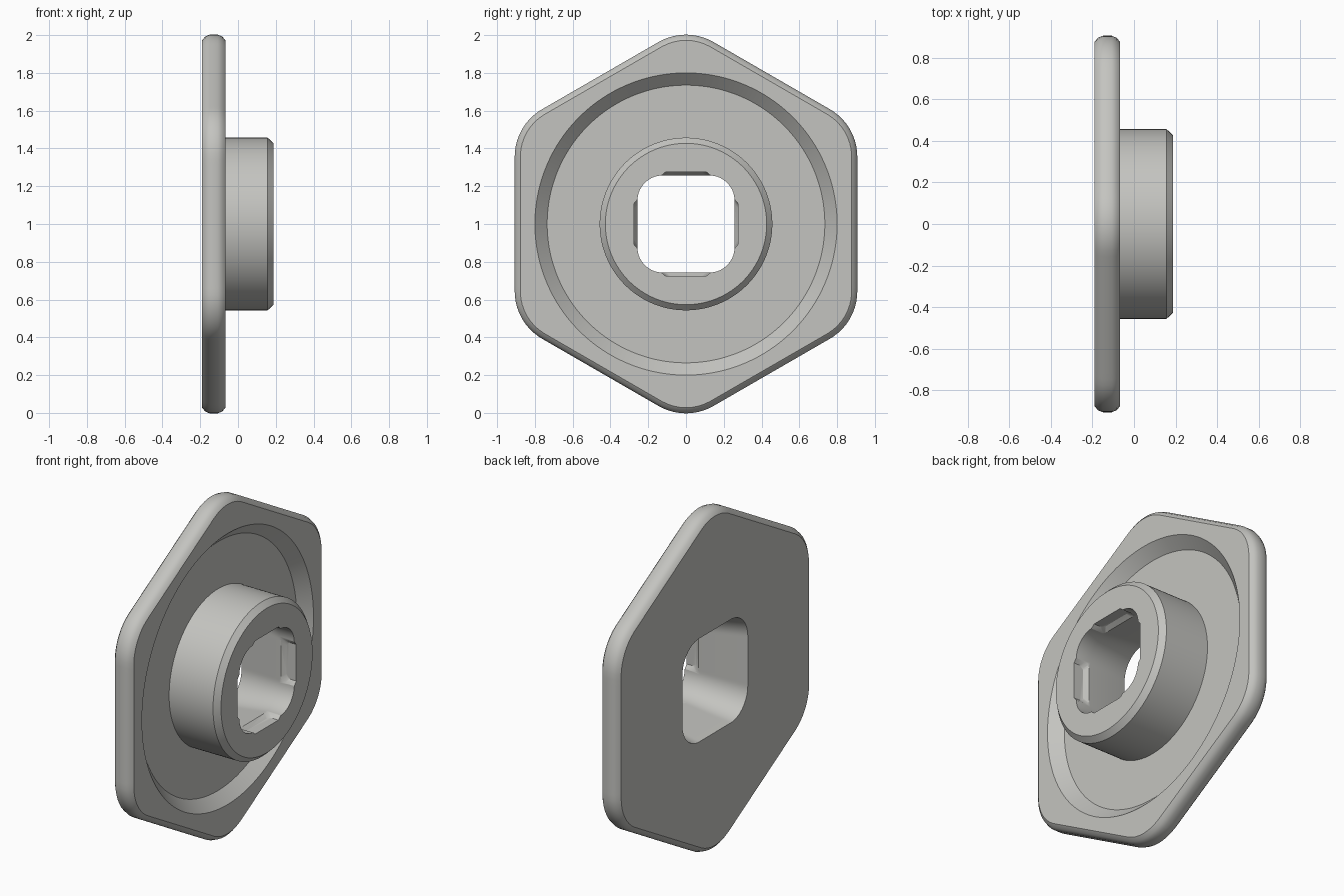
import bpy, bmesh, math
from mathutils import Matrix, Vector

if "Cube" in bpy.data.objects:
    bpy.data.objects.remove(bpy.data.objects["Cube"])

SEGMENTS = 192
CENTRE_Z = 1.0

metal = bpy.data.materials.new("light_grey_metal")
metal.diffuse_color = (0.55, 0.55, 0.525, 1)
metal.use_nodes = True
metal.node_tree.nodes["Principled BSDF"].inputs["Base Color"].default_value = metal.diffuse_color


def rounded_polygon(angle, sides, apothem, corner):
    """Polar radius of a regular polygon with rounded corners."""
    half = math.pi / sides
    t = abs((angle + half) % (2 * half) - half)
    if apothem * math.tan(t) <= (apothem - corner) * math.tan(half):
        return apothem / math.cos(t)
    c, d = (apothem - corner) / math.cos(half), half - t
    return c * math.cos(d) + math.sqrt(corner ** 2 - (c * math.sin(d)) ** 2)


def hexagon(x, inset):
    return x, lambda a: rounded_polygon(a, 6, 0.907 - inset, 0.29 - inset)


def square(x, half):
    return x, lambda a: rounded_polygon(a, 4, half, half * 0.52)


def circle(x, radius):
    return x, lambda a: radius


def make_object(name, bm):
    bmesh.ops.recalc_face_normals(bm, faces=bm.faces)
    mesh = bpy.data.meshes.new(name)
    bm.to_mesh(mesh)
    bm.free()
    mesh.materials.append(metal)
    obj = bpy.data.objects.new(name, mesh)
    bpy.context.collection.objects.link(obj)
    return obj


# Hexagonal flange, dished face, hub and square bore as one closed loft
rings = [
    square(-0.19, 0.305),
    hexagon(-0.19, 0.03), hexagon(-0.174, 0.01), hexagon(-0.15, 0.0),
    hexagon(-0.107, 0.0), hexagon(-0.083, 0.01), hexagon(-0.067, 0.03),
    circle(-0.067, 0.80), circle(-0.13, 0.735),
    circle(-0.13, 0.457), circle(0.157, 0.457), circle(0.188, 0.427),
    square(0.188, 0.257), square(0.09, 0.257),
]
bm = bmesh.new()
loops = []
for x, radius in rings:
    loop = []
    for i in range(SEGMENTS):
        a = 2 * math.pi * i / SEGMENTS
        r = radius(a)
        loop.append(bm.verts.new((x, r * math.cos(a), CENTRE_Z + r * math.sin(a))))
    loops.append(loop)
for k, lower in enumerate(loops):
    upper = loops[(k + 1) % len(loops)]
    for i in range(SEGMENTS):
        j = (i + 1) % SEGMENTS
        bm.faces.new((lower[i], lower[j], upper[j], upper[i]))
flange = make_object("flange_hub", bm)


# Sloped pocket cutters, one for each wall of the bore, open at the hub face
def pocket_outline(start, half, corner=0.025):
    pts = [(0.25, -half)]
    for side in (-1, 1):
        arc = [(start + corner * (1 - math.sin(t)), side * (half - corner * (1 - math.cos(t))))
               for t in (0, math.pi / 6, math.pi / 3, math.pi / 2)]
        arc = [(start + corner - corner * math.sin(t),
                side * (half - corner + corner * math.cos(t)))
               for t in (0, math.pi / 6, math.pi / 3, math.pi / 2)]
        pts += arc if side < 0 else arc[::-1]
    return pts + [(0.25, half)]


bm = bmesh.new()
for k in range(4):
    turn = Matrix.Rotation(k * math.pi / 2, 3, 'X')
    ends = []
    for depth, start, half in ((0.245, 0.083, 0.145), (0.275, 0.125, 0.108)):
        ends.append([bm.verts.new(turn @ Vector((x, depth, w)) + Vector((0, 0, CENTRE_Z)))
                     for x, w in pocket_outline(start, half)])
    inner, outer = ends
    bm.faces.new(inner)
    bm.faces.new(outer[::-1])
    for i in range(len(inner)):
        j = (i + 1) % len(inner)
        bm.faces.new((inner[j], inner[i], outer[i], outer[j]))
cutter = make_object("pocket_cutter", bm)
cutter.hide_render = True

cut = flange.modifiers.new("pockets", 'BOOLEAN')
cut.operation = 'DIFFERENCE'
cut.solver = 'EXACT'
cut.object = cutter
bpy.context.view_layer.objects.active = flange
flange.select_set(True)
bpy.ops.object.modifier_apply(modifier=cut.name)
bpy.data.objects.remove(cutter)

# Smooth curved walls, crisp machined edges
bpy.ops.object.shade_smooth_by_angle(angle=math.radians(30))
